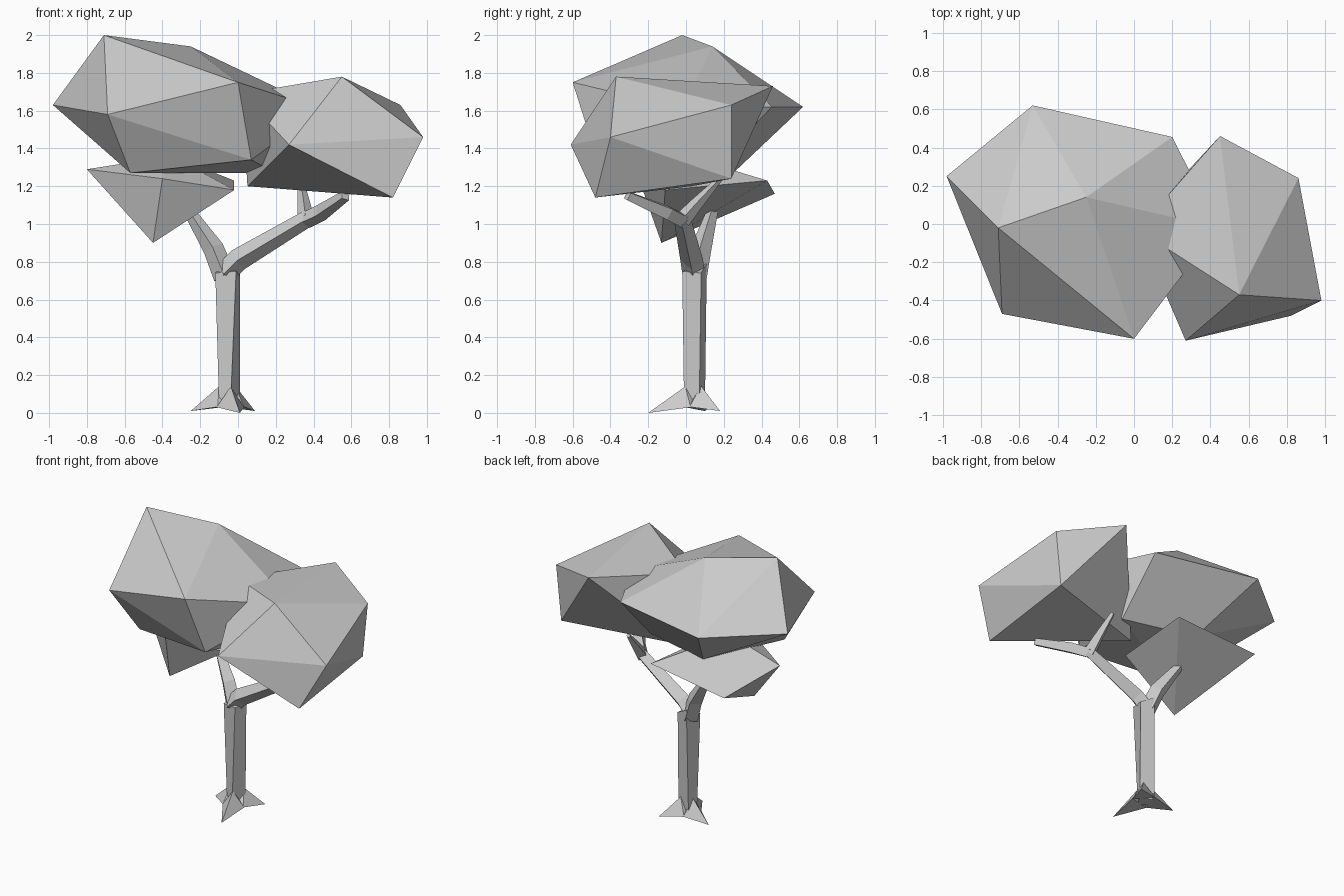
import bpy
import bmesh
import math
from mathutils import Vector

default_cube = bpy.data.objects.get("Cube")
if default_cube:
    bpy.data.objects.remove(default_cube, do_unlink=True)

# Single matte grey for the whole tree
grey = bpy.data.materials.new("light_grey")
grey.use_nodes = True
colour = (0.6, 0.6, 0.6, 1)
grey.diffuse_color = colour
grey.node_tree.nodes["Principled BSDF"].inputs["Base Color"].default_value = colour


def finish(name, bm):
    """Turn a bmesh into a flat shaded object."""
    bmesh.ops.recalc_face_normals(bm, faces=bm.faces)
    mesh = bpy.data.meshes.new(name)
    bm.to_mesh(mesh)
    bm.free()
    mesh.materials.append(grey)
    obj = bpy.data.objects.new(name, mesh)
    bpy.context.scene.collection.objects.link(obj)
    return obj


def faceted_hull(name, corners):
    """Wrap a few corner points in a faceted convex shell."""
    bm = bmesh.new()
    verts = [bm.verts.new(corner) for corner in corners]
    result = bmesh.ops.convex_hull(bm, input=verts)
    unused = [v for v in result["geom_interior"] if isinstance(v, bmesh.types.BMVert)]
    bmesh.ops.delete(bm, geom=unused, context="VERTS")
    return finish(name, bm)


def loft(name, rings):
    """Skin a stack of rings and cap both ends."""
    bm = bmesh.new()
    stack = [[bm.verts.new(point) for point in ring] for ring in rings]
    sides = len(stack[0])
    for lower, upper in zip(stack, stack[1:]):
        for i in range(sides):
            j = (i + 1) % sides
            bm.faces.new((lower[i], lower[j], upper[j], upper[i]))
    bm.faces.new(stack[0])
    bm.faces.new(stack[-1])
    return finish(name, bm)


def limb(name, path, radii, sides=4):
    """Tapered angular branch that follows a path."""
    path = [Vector(point) for point in path]
    rings = []
    for i, (centre, radius) in enumerate(zip(path, radii)):
        along = path[min(i + 1, len(path) - 1)] - path[max(i - 1, 0)]
        across = along.cross(Vector((0, 1, 0))).normalized()
        outward = across.cross(along).normalized()
        turns = [math.tau * k / sides for k in range(sides)]
        rings.append([centre + radius * (across * math.cos(t) + outward * math.sin(t))
                      for t in turns])
    return loft(name, rings)


# Four sided trunk with a sloping crown where the branches part
trunk_foot = [(-.04, -.01, .03), (.01, .07, .03), (-.09, .1, .03), (-.1, .02, .03)]
trunk_crown = [(-.01, -.02, .75), (.01, .08, .74), (-.08, .11, .79), (-.12, .01, .74)]
loft("trunk", [trunk_foot, trunk_crown])

# Main branches and the two twigs of the forked one
limb("right_branch", [(-.07, .05, .72), (-.13, .08, .87), (-.26, .14, 1.07)], [.06, .055, .03])
limb("left_branch", [(-.07, .04, .74), (.0, .03, .81), (.37, -.02, 1.03)], [.06, .06, .045])
fork = (.36, -.02, 1.02)
limb("back_twig", [fork, (.35, .05, 1.1), (.33, .18, 1.24)], [.045, .035, .015])
limb("front_twig", [fork, (.44, -.1, 1.06), (.57, -.31, 1.15)], [.045, .045, .03])

# Three pointed roots spreading from the trunk
centre = Vector((-.05, .045, 0))
root_tips = {"front_root": (.01, -.2, 0), "back_root": (.09, .18, .01), "side_root": (-.25, .1, .01)}
for name, tip in root_tips.items():
    reach = (Vector(tip) - centre).normalized()
    side = Vector((-reach.y, reach.x, 0))
    crest = centre + reach * .05 + Vector((0, 0, .14))
    heel = centre + Vector((0, 0, .1))
    flanks = [centre + reach * .04 + side * s + Vector((0, 0, .03)) for s in (-.075, .075)]
    faceted_hull(name, [tip, crest, heel] + flanks)

# Large upper crown
faceted_hull("large_foliage", [
    (-.71, -.02, 2), (-.25, .14, 1.94), (0, -.6, 1.75), (-.98, .25, 1.63),
    (-.69, -.47, 1.58), (-.53, .62, 1.62), (.2, .455, 1.62), (.44, -.02, 1.61),
    (.07, -.47, 1.34), (-.57, -.3, 1.27), (-.31, .25, 1.27), (.2, .12, 1.27)])

# Side crown on the forked branch
faceted_hull("side_foliage", [
    (.55, -.37, 1.78), (.86, .24, 1.63), (.98, -.4, 1.46), (.27, -.61, 1.42), (.82, -.48, 1.14),
    (.05, .03, 1.2), (.45, .46, 1.73), (.82, .24, 1.24), (.02, -.03, 1.69)])

# Small lower crown
faceted_hull("small_foliage", [
    (-.45, -.13, .9), (-.8, .08, 1.29), (-.63, .47, 1.16), (-.02, .43, 1.23),
    (-.02, -.11, 1.18), (-.4, -.25, 1.24), (-.35, 0, 1.36)])
